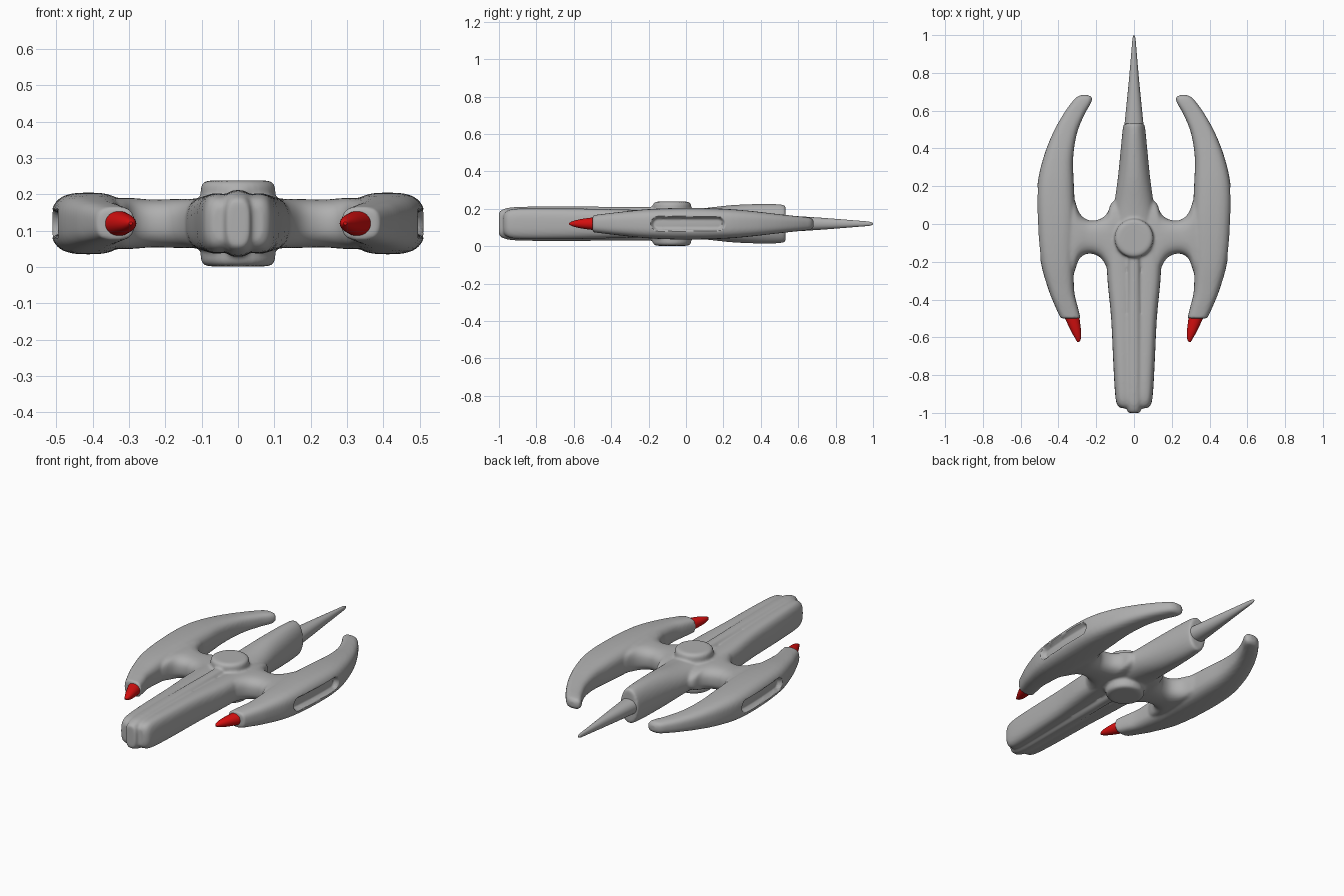
import bpy, bmesh, math
from mathutils import Vector

if "Cube" in bpy.data.objects:
    bpy.data.objects.remove(bpy.data.objects["Cube"])

ZC = 0.12  # height of the horizontal symmetry plane


def material(name, rgb):
    m = bpy.data.materials.new(name)
    m.diffuse_color = (*rgb, 1)
    m.use_nodes = True
    m.node_tree.nodes["Principled BSDF"].inputs["Base Color"].default_value = m.diffuse_color
    return m


HULL = material("hull grey", (0.43, 0.43, 0.43))
RED = material("engine red", (0.68, 0.005, 0.005))


def catmull(rows, steps):
    """Smoothly interpolate rows of numbers."""
    out = []
    for i in range(len(rows) - 1):
        a, b, c, d = (rows[max(i - 1, 0)], rows[i], rows[i + 1], rows[min(i + 2, len(rows) - 1)])
        for s in range(steps):
            t = s / steps
            out.append([0.5 * (2 * q + (r - p) * t + (2 * p - 5 * q + 4 * r - w) * t * t
                               + (3 * q - p - 3 * r + w) * t ** 3)
                        for p, q, r, w in zip(a, b, c, d)])
    return out + [list(rows[-1])]


def loft(bm, rows, axis="y", power=2.5, steps=4, mirror=False, n=32):
    """Loft superellipse sections; row = (position, low edge, high edge, half height)."""
    for sign in ((1, -1) if mirror else (1,)):
        rings = []
        for t, lo, hi, h in catmull(rows, steps):
            ring = []
            for k in range(n):
                a = 2 * math.pi * k / n
                c, s = math.cos(a), math.sin(a)
                u = (lo + hi) / 2 + (hi - lo) / 2 * math.copysign(abs(c) ** (2 / power), c)
                z = ZC + h * math.copysign(abs(s) ** (2 / power), s)
                x, y = (u, t) if axis == "y" else (t, u)
                ring.append(bm.verts.new((sign * x, y, z)))
            rings.append(ring)
        faces = [bm.faces.new((r[k], r[(k + 1) % n], q[(k + 1) % n], q[k]))
                 for r, q in zip(rings, rings[1:]) for k in range(n)]
        faces += [bm.faces.new(rings[0]), bm.faces.new(rings[-1])]
        bmesh.ops.recalc_face_normals(bm, faces=faces)


def finish(bm, name, mat):
    me = bpy.data.meshes.new(name)
    bm.to_mesh(me)
    bm.free()
    me.materials.append(mat)
    ob = bpy.data.objects.new(name, me)
    bpy.context.collection.objects.link(ob)
    bpy.ops.object.select_all(action="DESELECT")
    ob.select_set(True)
    bpy.context.view_layer.objects.active = ob
    return ob


hull = bmesh.new()

# Nose block and centre of the fuselage
loft(hull, [(-0.25, -0.11, 0.11, 0.07), (0.0, -0.115, 0.115, 0.078), (0.1, -0.105, 0.105, 0.084),
            (0.25, -0.085, 0.085, 0.1), (0.4, -0.07, 0.07, 0.106), (0.5, -0.06, 0.06, 0.104),
            (0.532, -0.055, 0.055, 0.098)], power=2.1)

# Tail: centre ridge with a rounded lobe on each side
loft(hull, [(-1.0, -0.03, 0.03, 0.06), (-0.98, -0.038, 0.038, 0.076), (-0.9, -0.044, 0.044, 0.09),
            (-0.6, -0.044, 0.044, 0.092), (-0.3, -0.04, 0.04, 0.09), (0.0, -0.04, 0.04, 0.09)], power=3)
loft(hull, [(-0.975, 0.01, 0.07, 0.05), (-0.955, 0.01, 0.09, 0.07), (-0.9, 0.01, 0.1, 0.081),
            (-0.75, 0.01, 0.109, 0.083), (-0.5, 0.01, 0.121, 0.08), (-0.3, 0.01, 0.14, 0.075),
            (-0.1, 0.01, 0.15, 0.07)], power=2.8, mirror=True)

# Bridges joining the fuselage to the wings, flared at both ends
loft(hull, [(0.0, -0.36, 0.14, 0.068), (0.11, -0.34, 0.12, 0.068), (0.14, -0.24, 0.06, 0.068),
            (0.18, -0.176, 0.026, 0.067), (0.24, -0.157, 0.02, 0.066), (0.29, -0.185, 0.06, 0.07),
            (0.33, -0.28, 0.16, 0.07), (0.4, -0.28, 0.16, 0.07)],
     axis="x", power=2.6, mirror=True)

# Crescent wings
loft(hull, [(-0.5, 0.282, 0.388, 0.045), (-0.43, 0.3, 0.42, 0.054), (-0.35, 0.317, 0.452, 0.063),
            (-0.2, 0.318, 0.494, 0.078), (0.0, 0.31, 0.512, 0.085), (0.2, 0.318, 0.512, 0.08),
            (0.35, 0.322, 0.48, 0.068), (0.48, 0.302, 0.43, 0.053), (0.58, 0.262, 0.375, 0.042),
            (0.64, 0.228, 0.333, 0.036), (0.67, 0.222, 0.307, 0.03), (0.683, 0.245, 0.28, 0.015)],
     power=3, mirror=True)

# Round hub, raised above and below
hub = bmesh.ops.create_cone(hull, cap_ends=True, segments=48, radius1=0.103, radius2=0.103, depth=0.236)
bmesh.ops.translate(hull, verts=hub["verts"], vec=(0, -0.075, ZC))
rims = {e for v in hub["verts"] for e in v.link_edges if abs(e.verts[0].co.z - e.verts[1].co.z) < 1e-4}
bmesh.ops.bevel(hull, geom=list(rims), offset=0.022, segments=4, profile=0.5, affect="EDGES")

# Fuse the parts into one flowing hull
body = finish(hull, "hull", HULL)
rm = body.modifiers.new("fuse", "REMESH")
rm.mode, rm.voxel_size = "VOXEL", 0.0075
bpy.ops.object.modifier_apply(modifier="fuse")
sm = body.modifiers.new("blend", "SMOOTH")
sm.factor, sm.iterations = 0.5, 7
bpy.ops.object.modifier_apply(modifier="blend")

# Press a long slot into the outer side of each wing
for v in body.data.vertices:
    x, y, z = v.co
    if abs(x) > 0.43:
        d = math.hypot(max(abs(y - 0.01) - 0.16, 0), z - ZC)
        t = min(max((0.04 - d) / 0.018, 0), 1)
        v.co.x -= math.copysign(0.028 * t * t * (3 - 2 * t), x)
bpy.ops.object.shade_smooth_by_angle(angle=math.radians(50))

# Long nose spike
bm = bmesh.new()
loft(bm, [(0.5, -0.053, 0.053, 0.045), (0.6, -0.043, 0.043, 0.04), (0.75, -0.028, 0.028, 0.03),
          (0.9, -0.015, 0.015, 0.018), (0.98, -0.008, 0.008, 0.011), (1.0, -0.002, 0.002, 0.003)], power=2.2)
finish(bm, "nose_spike", HULL)
bpy.ops.object.shade_smooth_by_angle(angle=math.radians(40))

# Red engine tips at the rear of the wings
bm = bmesh.new()
loft(bm, [(-0.625, 0.29, 0.3, 0.004), (-0.605, 0.281, 0.312, 0.014), (-0.56, 0.281, 0.337, 0.025),
          (-0.48, 0.291, 0.374, 0.036)], power=2.1, mirror=True)
finish(bm, "engine_tips", RED)
bpy.ops.object.shade_smooth_by_angle(angle=math.radians(40))
